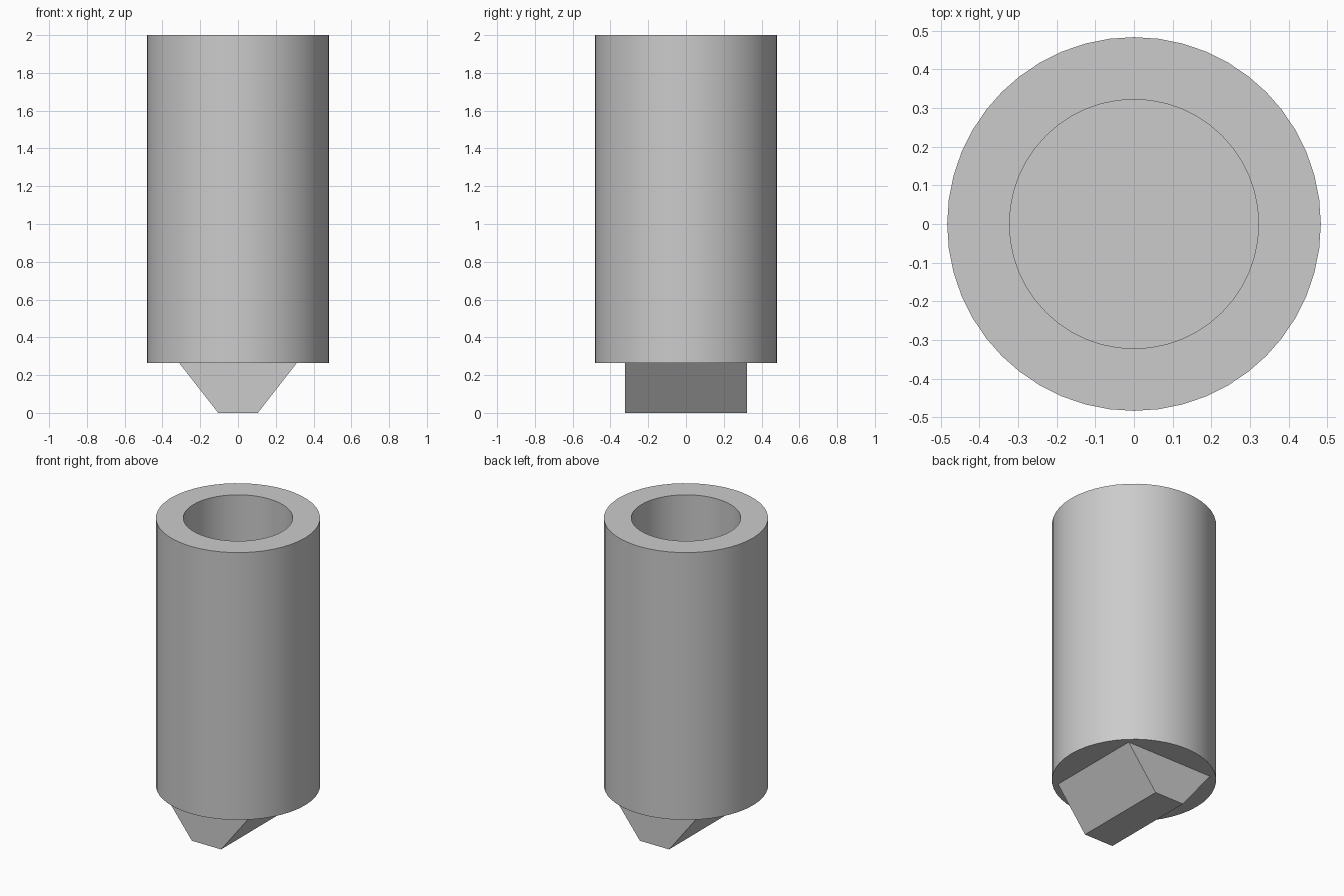
import bpy
import bmesh
import math

default = bpy.data.objects.get("Cube")
if default:
    bpy.data.objects.remove(default, do_unlink=True)

GREY = (0.6, 0.6, 0.6, 1.0)
SIDES = 48
BASE_Z, FLOOR_Z, TOP_Z = 0.265, 0.43, 2.0
OUTER, BORE = 0.483, 0.322

grey = bpy.data.materials.new("plain grey")
grey.use_nodes = True
grey.diffuse_color = GREY
grey.node_tree.nodes["Principled BSDF"].inputs["Base Color"].default_value = GREY


def add_object(name, bm):
    bmesh.ops.recalc_face_normals(bm, faces=bm.faces)
    mesh = bpy.data.meshes.new(name)
    bm.to_mesh(mesh)
    bm.free()
    mesh.materials.append(grey)
    obj = bpy.data.objects.new(name, mesh)
    bpy.context.collection.objects.link(obj)
    return obj


# Hollow cylinder, closed at the bottom
bm = bmesh.new()
rings = []
for radius, z in ((OUTER, BASE_Z), (OUTER, TOP_Z), (BORE, TOP_Z), (BORE, FLOOR_Z)):
    angles = [2 * math.pi * i / SIDES for i in range(SIDES)]
    rings.append([bm.verts.new((radius * math.cos(a), radius * math.sin(a), z))
                  for a in angles])
for lower, upper in zip(rings, rings[1:]):
    for i in range(SIDES):
        j = (i + 1) % SIDES
        bm.faces.new((lower[i], lower[j], upper[j], upper[i]))
bm.faces.new(rings[0])
bm.faces.new(rings[-1])
body = add_object("hollow_body", bm)
bpy.context.view_layer.objects.active = body
body.select_set(True)
bpy.ops.object.shade_smooth_by_angle(angle=math.radians(30))
body.select_set(False)

# Wedge tip: a trapezoid profile extruded from front to back
bm = bmesh.new()
profile = ((-0.105, 0), (0.105, 0), (0.312, BASE_Z), (-0.312, BASE_Z))
face = bm.faces.new([bm.verts.new((x, -0.323, z)) for x, z in profile])
extruded = bmesh.ops.extrude_face_region(bm, geom=[face])
moved = [v for v in extruded["geom"] if isinstance(v, bmesh.types.BMVert)]
bmesh.ops.translate(bm, verts=moved, vec=(0, 0.646, 0))
add_object("wedge_tip", bm)
